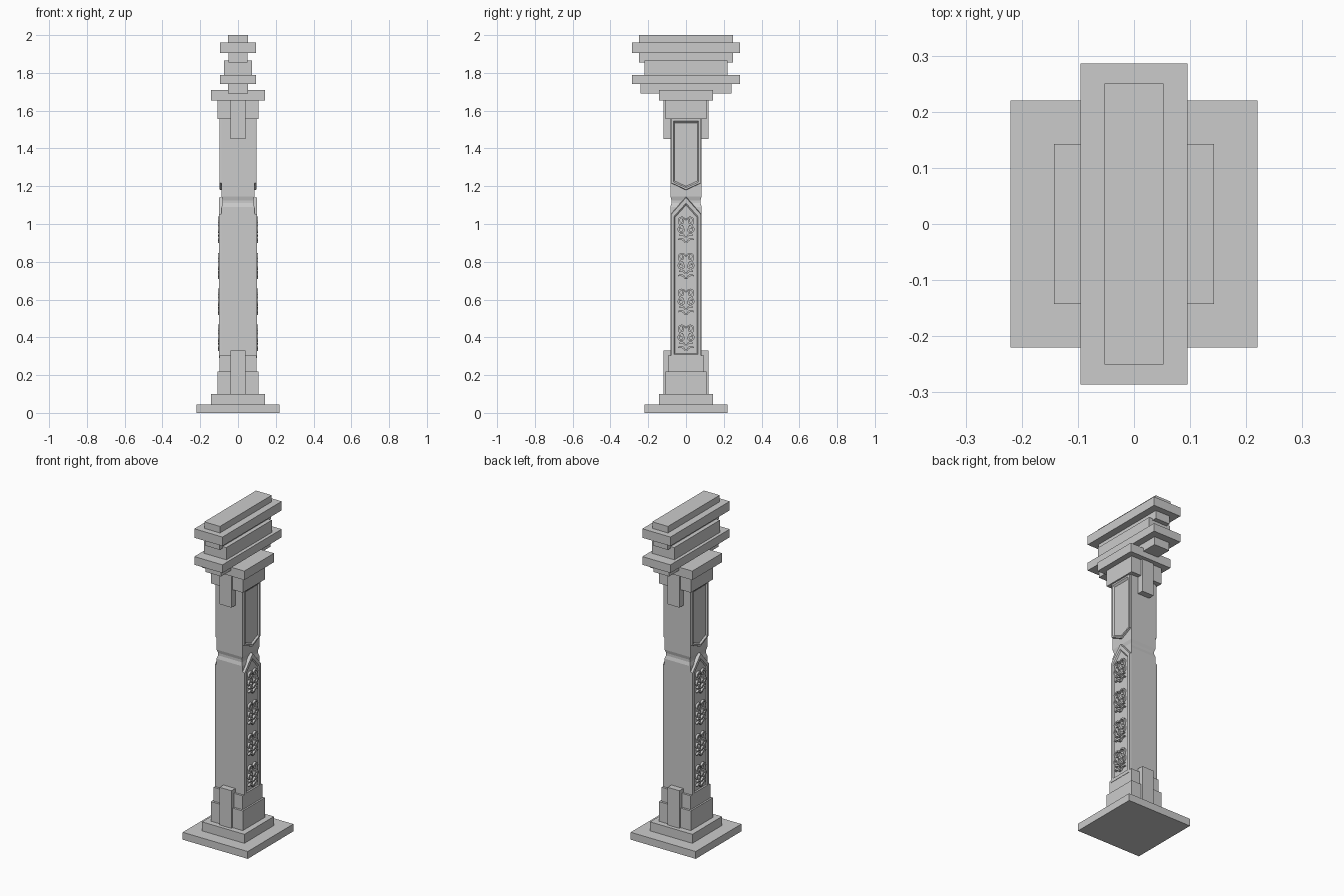
import bpy, bmesh, math
from mathutils import Vector

if "Cube" in bpy.data.objects:
    bpy.data.objects.remove(bpy.data.objects["Cube"])


def mesh_object(name, bm):
    bmesh.ops.recalc_face_normals(bm, faces=bm.faces)
    me = bpy.data.meshes.new(name)
    bm.to_mesh(me)
    bm.free()
    ob = bpy.data.objects.new(name, me)
    bpy.context.collection.objects.link(ob)
    return ob


def loft(bm, loops):
    """Skin a stack of equal-sized loops and cap both ends."""
    rings = [[bm.verts.new(p) for p in loop] for loop in loops]
    n = len(rings[0])
    for a, b in zip(rings, rings[1:]):
        for i in range(n):
            j = (i + 1) % n
            bm.faces.new((a[i], a[j], b[j], b[i]))
    bm.faces.new(rings[0])
    bm.faces.new(rings[-1])


def square_loft(name, sections):
    """sections: (half x, half y, z)"""
    bm = bmesh.new()
    loft(bm, [[(-x, -y, z), (x, -y, z), (x, y, z), (-x, y, z)] for x, y, z in sections])
    return mesh_object(name, bm)


def block(name, hx, hy, z0, z1):
    return square_loft(name, [(hx, hy, z0), (hx, hy, z1)])


def side_panels(name, loops):
    """loops: (x, yz outline), built on both x sides"""
    bm = bmesh.new()
    for s in (-1, 1):
        loft(bm, [[(s * x, y, z) for y, z in outline] for x, outline in loops])
    return mesh_object(name, bm)


def ribbon(bm, side, pts, width, x0, x1):
    """Flat raised strip following a yz path, tapering at its ends."""
    rings = []
    for i, p in enumerate(pts):
        t = pts[min(i + 1, len(pts) - 1)] - pts[max(i - 1, 0)]
        n = Vector((-t.y, t.x)).normalized()
        f = i / (len(pts) - 1)
        w = width * (0.55 + 0.45 * math.sin(math.pi * f)) / 2
        a, b = p + n * w, p - n * w
        rings.append([(side * x0, a.x, a.y), (side * x1, a.x, a.y),
                      (side * x1, b.x, b.y), (side * x0, b.x, b.y)])
    loft(bm, rings)


# Stepped base
block("plinth", 0.22, 0.22, 0, 0.045)
block("base_step", 0.143, 0.143, 0.045, 0.10)
block("base_block", 0.108, 0.108, 0.10, 0.22)
block("base_collar", 0.098, 0.095, 0.22, 0.305)
block("base_tab", 0.04, 0.12, 0.10, 0.33)

# Shaft with a shallow groove at the waist
square_loft("shaft", [(0.087, 0.083, 0.21), (0.087, 0.083, 1.09), (0.081, 0.077, 1.11),
                      (0.081, 0.077, 1.125), (0.087, 0.082, 1.145), (0.087, 0.082, 1.57)])


# Pointed raised panel behind the carving
def arch(w, shoulder, apex, bottom):
    return [(-w, bottom), (w, bottom), (w, shoulder), (0, apex), (-w, shoulder)]


side_panels("lower_panel", [
    (0.08, arch(0.081, 1.055, 1.145, 0.29)), (0.10, arch(0.079, 1.05, 1.14, 0.29)),
    (0.10, arch(0.063, 1.04, 1.11, 0.31)), (0.094, arch(0.058, 1.035, 1.10, 0.315))])


# Upper framed panel with a pointed bottom
def shield(w, shoulder, apex, top):
    return [(-w, top), (-w, shoulder), (0, apex), (w, shoulder), (w, top)]


side_panels("upper_panel", [
    (0.08, shield(0.078, 1.215, 1.178, 1.56)), (0.098, shield(0.076, 1.217, 1.182, 1.56)),
    (0.098, shield(0.067, 1.222, 1.193, 1.545)), (0.089, shield(0.061, 1.228, 1.20, 1.535))])


# Scroll carving: mirrored curls and splayed leaves, four repeats
def curl(cy, cz, r0, r1, a0, a1, steps=16):
    pts = []
    for i in range(steps + 1):
        f = i / steps
        a = math.radians(a0 + (a1 - a0) * f)
        r = r0 + (r1 - r0) * f
        pts.append(Vector((cy + r * math.cos(a), cz + r * math.sin(a))))
    return pts


half_motif = [
    curl(0.023, 0.052, 0.021, 0.006, 170, -250),
    curl(0.023, 0.006, 0.021, 0.006, 110, -330),
    curl(0.030, -0.036, 0.025, 0.012, 180, 60, 8),
    curl(0.036, -0.064, 0.032, 0.016, 180, 70, 8),
    curl(0.004, 0.030, 0.012, 0.034, -60, 20, 6),
]
bm = bmesh.new()
for side in (-1, 1):
    for cz in (0.393, 0.583, 0.773, 0.965):
        for mirror in (-1, 1):
            for path in half_motif:
                pts = [Vector((mirror * p.x, p.y + cz)) for p in path]
                ribbon(bm, side, pts, 0.011, 0.092, 0.107)
mesh_object("scroll_carving", bm)

# Capital
block("capital_tab", 0.04, 0.12, 1.45, 1.66)
block("capital_block", 0.108, 0.108, 1.555, 1.655)
block("capital_slab", 0.143, 0.143, 1.655, 1.71)

# Stacked bracket beams running front to back
for name, hx, hy, z0, z1 in (
        ("bracket_foot", 0.053, 0.24, 1.69, 1.74),
        ("lower_beam", 0.095, 0.286, 1.74, 1.79),
        ("middle_beam", 0.075, 0.22, 1.79, 1.865),
        ("bracket_neck", 0.05, 0.248, 1.855, 1.905),
        ("upper_beam", 0.095, 0.286, 1.905, 1.96),
        ("top_beam", 0.053, 0.25, 1.96, 2.0)):
    block(name, hx, hy, z0, z1)
